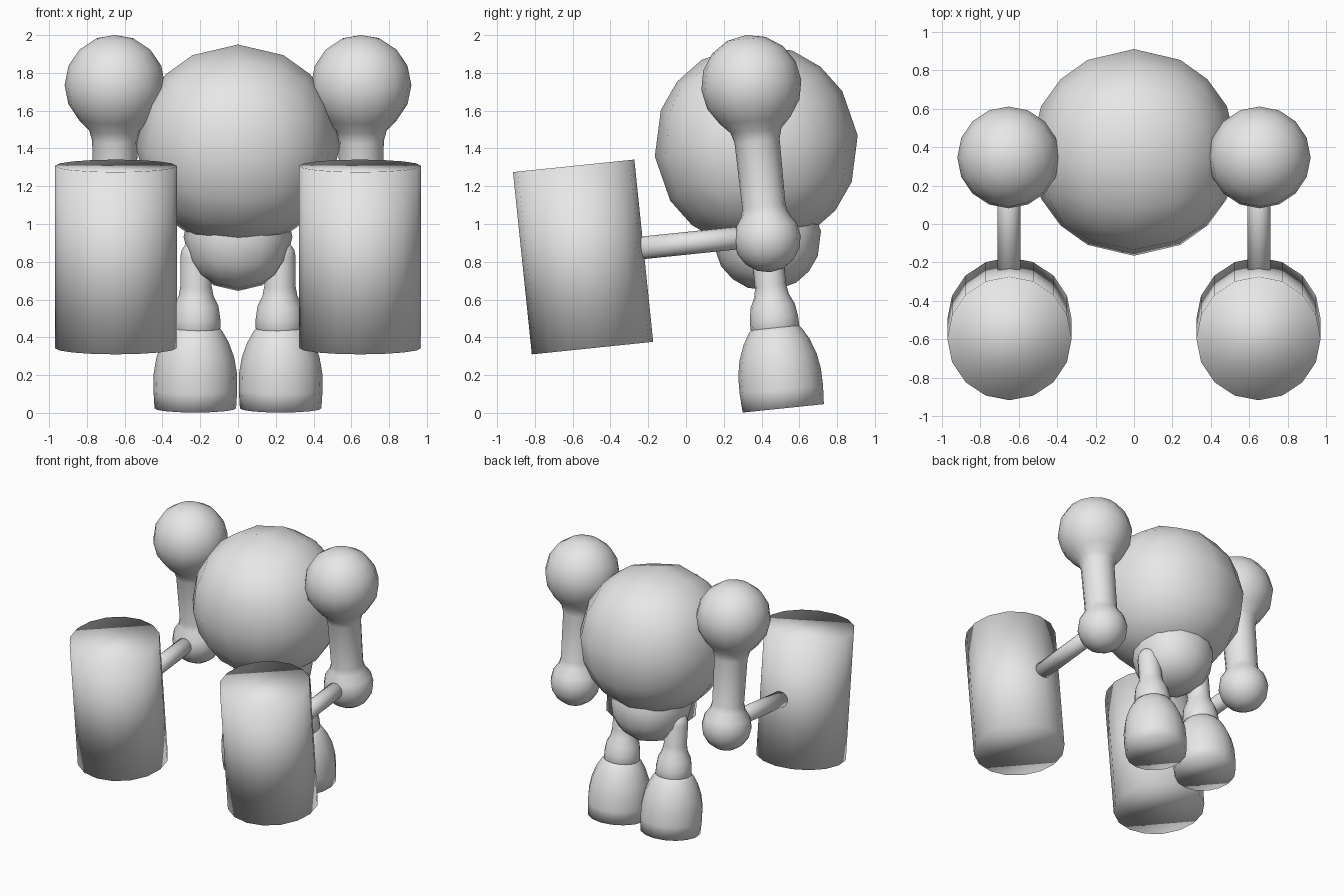
import bpy, bmesh
from math import sin, cos, radians, pi
from mathutils import Vector

TILT = radians(5.9)      # the whole figure leans forward
SIDES = 16

old = bpy.data.objects.get("Cube")
if old:
    bpy.data.objects.remove(old, do_unlink=True)

grey = bpy.data.materials.new("plain grey")
grey.use_nodes = True
grey.diffuse_color = (0.8, 0.8, 0.8, 1)
grey.node_tree.nodes["Principled BSDF"].inputs["Base Color"].default_value = (0.8, 0.8, 0.8, 1)


def finish(name, bm, location, pitch=0.0):
    """Turn a bmesh into a smooth, tilted object."""
    bmesh.ops.recalc_face_normals(bm, faces=bm.faces)
    for f in bm.faces:
        f.smooth = True
    mesh = bpy.data.meshes.new(name)
    bm.to_mesh(mesh)
    bm.free()
    mesh.materials.append(grey)
    obj = bpy.data.objects.new(name, mesh)
    obj.location = location
    obj.rotation_euler = (TILT + pitch, 0, 0)
    bpy.context.collection.objects.link(obj)
    return obj


def ball(name, radius, location):
    """Sphere made by inflating a subdivided cube."""
    bm = bmesh.new()
    bmesh.ops.create_cube(bm, size=2)
    bmesh.ops.subdivide_edges(bm, edges=bm.edges[:], cuts=3, use_grid_fill=True)
    for v in bm.verts:
        v.co = v.co.normalized() * radius
    return finish(name, bm, location)


def lathe(name, profile, location, pitch=0.0):
    """Round part from (radius, height) points, capped at both ends."""
    bm = bmesh.new()
    rings = []
    for r, h in profile:
        if r < 0.001:
            rings.append([bm.verts.new((0, 0, h))])
        else:
            rings.append([bm.verts.new((r * cos(2 * pi * i / SIDES), r * sin(2 * pi * i / SIDES), h))
                          for i in range(SIDES)])
    for a, b in zip(rings, rings[1:]):
        for i in range(SIDES):
            j = (i + 1) % SIDES
            quad = [a[i % len(a)], a[j % len(a)], b[j % len(b)], b[i % len(b)]]
            bm.faces.new(list(dict.fromkeys(quad)))
    for ring in (rings[0], rings[-1]):
        if len(ring) > 1:
            bm.faces.new(ring)
    return finish(name, bm, location, pitch)


def arc(radius, height, start, end, steps):
    """Profile points along a circle, angles in degrees from the equator."""
    angles = [radians(start + (end - start) * i / steps) for i in range(steps + 1)]
    return [(radius * cos(a), height + radius * sin(a)) for a in angles]


# Torso
ball("body", 0.54, (0, 0.372, 1.413))
ball("pelvis", 0.288, (0, 0.428, 0.932))

arm_profile = (arc(0.178, 0, -90, 45, 6) + [(0.115, 0.17), (0.12, 0.52), (0.135, 0.575)]
               + arc(0.266, 0.818, -45, 90, 6))
foot_profile = [(0.216, 0), (0.222, 0.1), (0.22, 0.19), (0.205, 0.275),
                (0.175, 0.355), (0.14, 0.415), (0.122, 0.432)]
leg_profile = [(0.12, 0.41), (0.13, 0.43), (0.128, 0.48), (0.118, 0.545),
               (0.092, 0.6), (0.083, 0.65)] + arc(0.083, 0.81, 0, 90, 4)

for side, x in (("left", 1), ("right", -1)):
    # Shoulder, arm and hand in one turned piece
    lathe(side + "_arm", arm_profile, (0.652 * x, 0.43, 0.922))
    # Hammer with its handle
    lathe(side + "_hammer_head", [(0.323, 0), (0.323, 0.97)], (0.647 * x, -0.495, 0.343))
    lathe(side + "_hammer_handle", [(0.06, 0), (0.06, 0.75)], (0.65 * x, 0.43, 0.942), pi / 2)
    # Leg and foot
    lathe(side + "_foot", foot_profile, (0.226 * x, 0.515, 0.024))
    lathe(side + "_leg", leg_profile, (0.222 * x, 0.515, 0.024))
